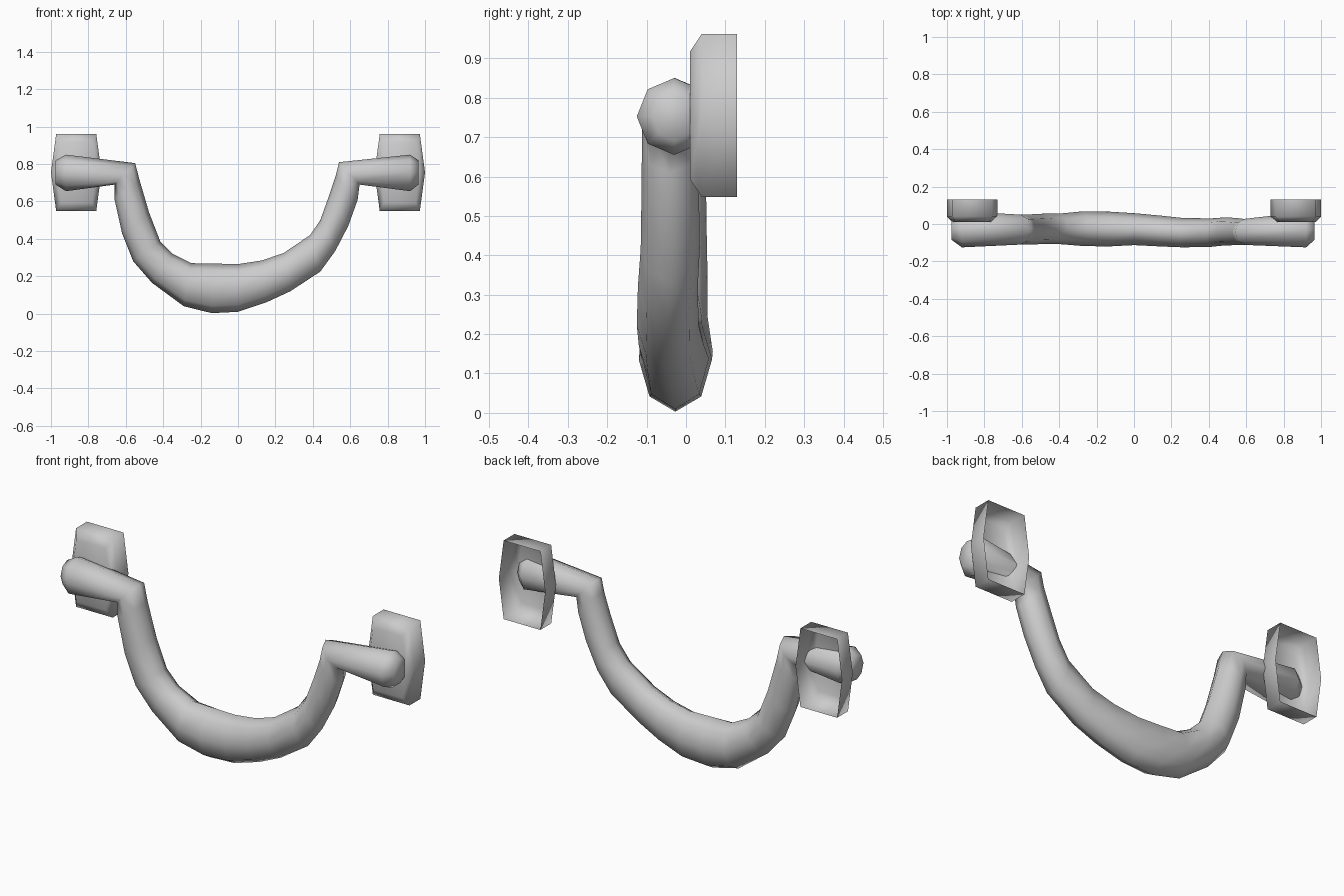
import bpy, bmesh, math

if "Cube" in bpy.data.objects:
    bpy.data.objects.remove(bpy.data.objects["Cube"])

grey = bpy.data.materials.new("plain grey")
grey.diffuse_color = (0.6, 0.6, 0.6, 1)
grey.use_nodes = True
grey.node_tree.nodes["Principled BSDF"].inputs["Base Color"].default_value = grey.diffuse_color


def skin(name, rings, cap_first, cap_last):
    """Bridge equal-sized rings of points into a smooth surface."""
    bm = bmesh.new()
    vr = [[bm.verts.new(p) for p in ring] for ring in rings]
    n = len(vr[0])
    for a, b in zip(vr, vr[1:]):
        for i in range(n):
            j = (i + 1) % n
            bm.faces.new((a[i], a[j], b[j], b[i]))
    if cap_first:
        bm.faces.new(vr[0][::-1])
    if cap_last:
        bm.faces.new(vr[-1])
    bmesh.ops.recalc_face_normals(bm, faces=bm.faces)
    for f in bm.faces:
        f.smooth = True
    me = bpy.data.meshes.new(name)
    bm.to_mesh(me)
    bm.free()
    me.materials.append(grey)
    ob = bpy.data.objects.new(name, me)
    bpy.context.collection.objects.link(ob)
    return ob


# drooping handle: each section = lower (x, z), upper (x, z), front y, back y
sections = [
    (-.975, .69, -.975, .82, -.085, .025),
    (-.92, .655, -.92, .85, -.125, .068),
    (-.66, .69, -.55, .805, -.11, .05),
    (-.66, .61, -.525, .71, -.11, .05),
    (-.62, .43, -.475, .54, -.11, .052),
    (-.56, .28, -.415, .385, -.107, .055),
    (-.46, .165, -.35, .32, -.107, .055),
    (-.29, .04, -.25, .27, -.118, .068),
    (-.14, .003, -.13, .268, -.12, .066),
    (0, .01, 0, .265, -.113, .058),
    (.15, .06, .13, .285, -.12, .045),
    (.28, .12, .245, .325, -.125, .032),
    (.44, .225, .385, .42, -.122, .03),
    (.52, .335, .44, .5, -.115, .035),
    (.59, .47, .49, .64, -.113, .033),
    (.64, .61, .523, .74, -.112, .028),
    (.65, .69, .54, .81, -.112, .028),
    (.92, .655, .92, .85, -.125, .065),
    (.965, .69, .965, .82, -.085, .025),
]
rings = []
for lx, lz, ux, uz, y0, y1 in sections:
    ring = []
    for k in range(8):
        t = k * math.pi / 4
        c, s = math.cos(t), math.sin(t)
        ring.append(((lx + ux) / 2 + (ux - lx) / 2 * c,
                     (y0 + y1) / 2 + (y1 - y0) / 2 * s,
                     (lz + uz) / 2 + (uz - lz) / 2 * c))
    rings.append(ring)
skin("handle", rings, True, True)


# six-sided mounting cups, open at the back
def hexagon(cx, y, top, mid, half):
    z = .755
    return [(cx - mid, y, z), (cx - top, y, z + half), (cx + top, y, z + half),
            (cx + mid, y, z), (cx + top, y, z - half), (cx - top, y, z - half)]


for side, cx in (("left", -.865), ("right", .865)):
    skin(side + "_mount", [hexagon(cx, .13, .107, .135, .207),
                           hexagon(cx, .04, .107, .135, .207),
                           hexagon(cx, .01, .085, .107, .162)], False, True)
